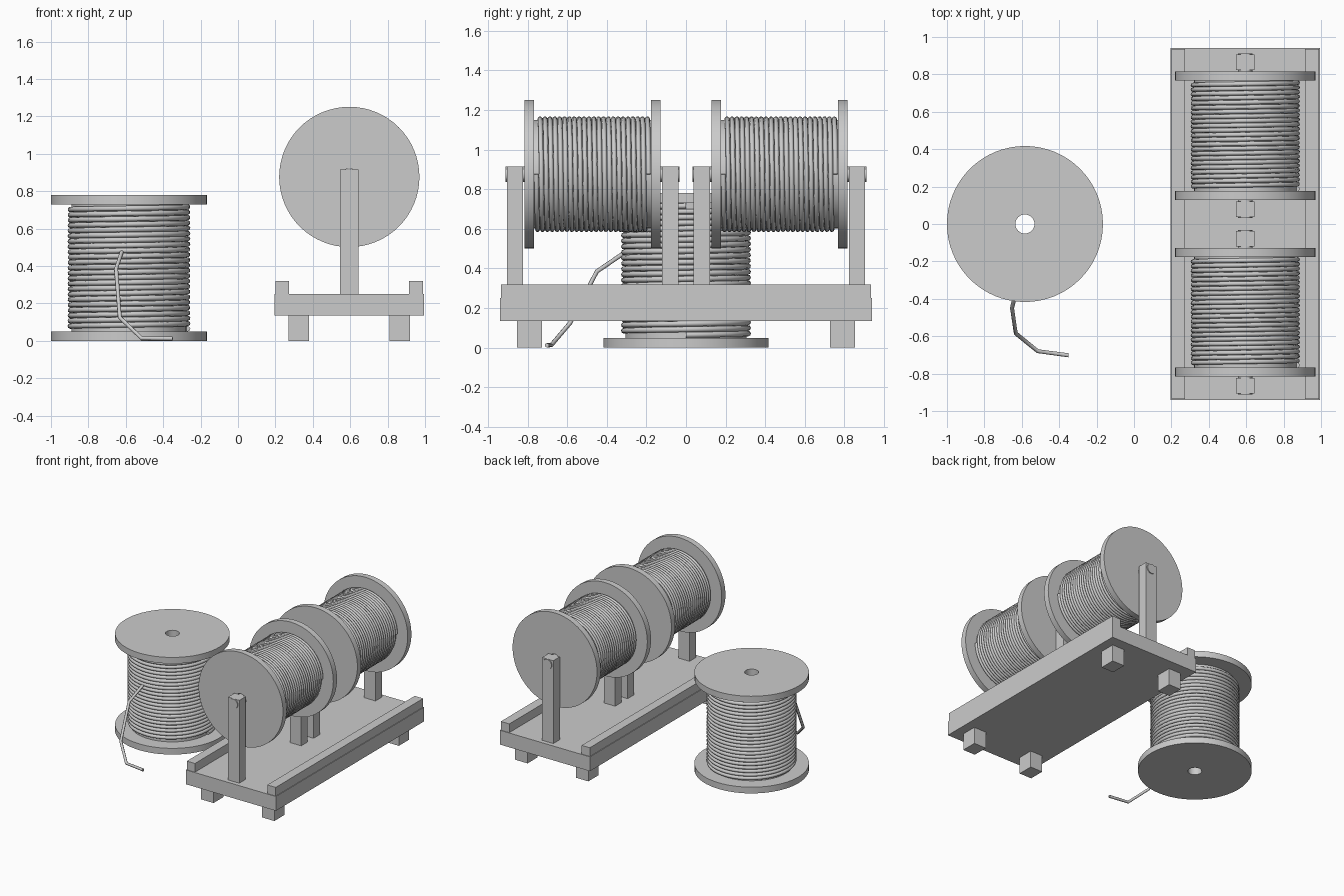
import bpy, bmesh, math
from mathutils import Matrix, Vector

if "Cube" in bpy.data.objects:
    bpy.data.objects.remove(bpy.data.objects["Cube"])


def add_mesh(name, bm, matrix=Matrix()):
    bmesh.ops.recalc_face_normals(bm, faces=bm.faces)
    me = bpy.data.meshes.new(name)
    bm.to_mesh(me)
    bm.free()
    ob = bpy.data.objects.new(name, me)
    bpy.context.collection.objects.link(ob)
    ob.matrix_world = matrix
    return ob


def smooth(ob):
    bpy.ops.object.select_all(action='DESELECT')
    ob.select_set(True)
    bpy.context.view_layer.objects.active = ob
    bpy.ops.object.shade_smooth_by_angle(angle=math.radians(35))


def box(name, x0, x1, y0, y1, z0, z1):
    bm = bmesh.new()
    size = Matrix.Diagonal((x1 - x0, y1 - y0, z1 - z0, 1))
    centre = Matrix.Translation(((x0 + x1) / 2, (y0 + y1) / 2, (z0 + z1) / 2))
    bmesh.ops.create_cube(bm, size=1, matrix=centre @ size)
    return add_mesh(name, bm)


def lathe(name, profile, matrix, steps=64):
    bm = bmesh.new()
    vs = [bm.verts.new((r, 0, z)) for r, z in profile]
    edges = [bm.edges.new((vs[i], vs[(i + 1) % len(vs)])) for i in range(len(vs))]
    bmesh.ops.spin(bm, geom=vs + edges, cent=(0, 0, 0), axis=(0, 0, 1),
                   angle=2 * math.pi, steps=steps)
    bmesh.ops.remove_doubles(bm, verts=bm.verts, dist=1e-5)
    smooth(add_mesh(name, bm, matrix))


def wire(name, points, radius, matrix=Matrix()):
    cu = bpy.data.curves.new(name, 'CURVE')
    cu.dimensions = '3D'
    cu.bevel_depth = radius
    cu.bevel_resolution = 2
    cu.use_fill_caps = True
    sp = cu.splines.new('POLY')
    sp.points.add(len(points) - 1)
    for p, co in zip(sp.points, points):
        p.co = (*co, 1)
    ob = bpy.data.objects.new(name, cu)
    bpy.context.collection.objects.link(ob)
    ob.matrix_world = matrix


def spool(name, matrix, radius, length, flange, coil_r, hole, turns=24):
    # flanged drum with a through hole
    h, wire_r = length / 2, (length - 2 * flange) / turns / 2
    core = coil_r - 1.5 * wire_r
    a = h - flange
    lathe(name + "_drum", [(hole, -h), (radius, -h), (radius, -a), (core, -a),
                           (core, a), (radius, a), (radius, h), (hole, h)], matrix)
    # wound cable as a helix
    n, pts = 48, []
    for i in range(turns * n - n + 1):
        t = i / (turns * n - n)
        ang = 2 * math.pi * i / n
        r = coil_r - wire_r
        pts.append((r * math.cos(ang), r * math.sin(ang),
                    -a + wire_r + t * 2 * (a - wire_r)))
    wire(name + "_cable", pts, wire_r, matrix)


# standing spool and its loose cable end
spool("standing_spool", Matrix.Translation((-0.583, 0, 0.39)),
      0.417, 0.78, 0.05, 0.328, 0.051)
wire("loose_cable_end", [(-0.62, -0.31, 0.48), (-0.652, -0.45, 0.385),
                         (-0.632, -0.585, 0.125), (-0.515, -0.68, 0.013),
                         (-0.35, -0.702, 0.012)], 0.011)

# rack platform and side rails
box("rack_platform", 0.195, 0.995, -0.94, 0.94, 0.135, 0.25)
box("rail_left", 0.2, 0.272, -0.935, 0.935, 0.25, 0.32)
box("rail_right", 0.915, 0.99, -0.935, 0.935, 0.25, 0.32)

AX, AZ = 0.595, 0.876
for s, side in ((-1, "front"), (1, "back")):
    # feet
    for x in (0.27, 0.81):
        box(side + "_foot", x, x + 0.11, s * 0.79 - 0.063, s * 0.79 + 0.063, 0, 0.135)
    # posts
    for y in (0.079, 0.864):
        box(side + "_post", AX - 0.05, AX + 0.05, s * y - 0.041, s * y + 0.041, 0.25, 0.915)
    # horizontal spool and axle
    lie = Matrix.Translation((AX, s * 0.472, AZ)) @ Matrix.Rotation(math.pi / 2, 4, 'X')
    spool(side + "_spool", lie, 0.375, 0.685, 0.047, 0.292, 0.045)
    bm = bmesh.new()
    bmesh.ops.create_cone(bm, cap_ends=True, segments=24, radius1=0.039,
                          radius2=0.039, depth=0.88)
    smooth(add_mesh(side + "_axle", bm, lie))
